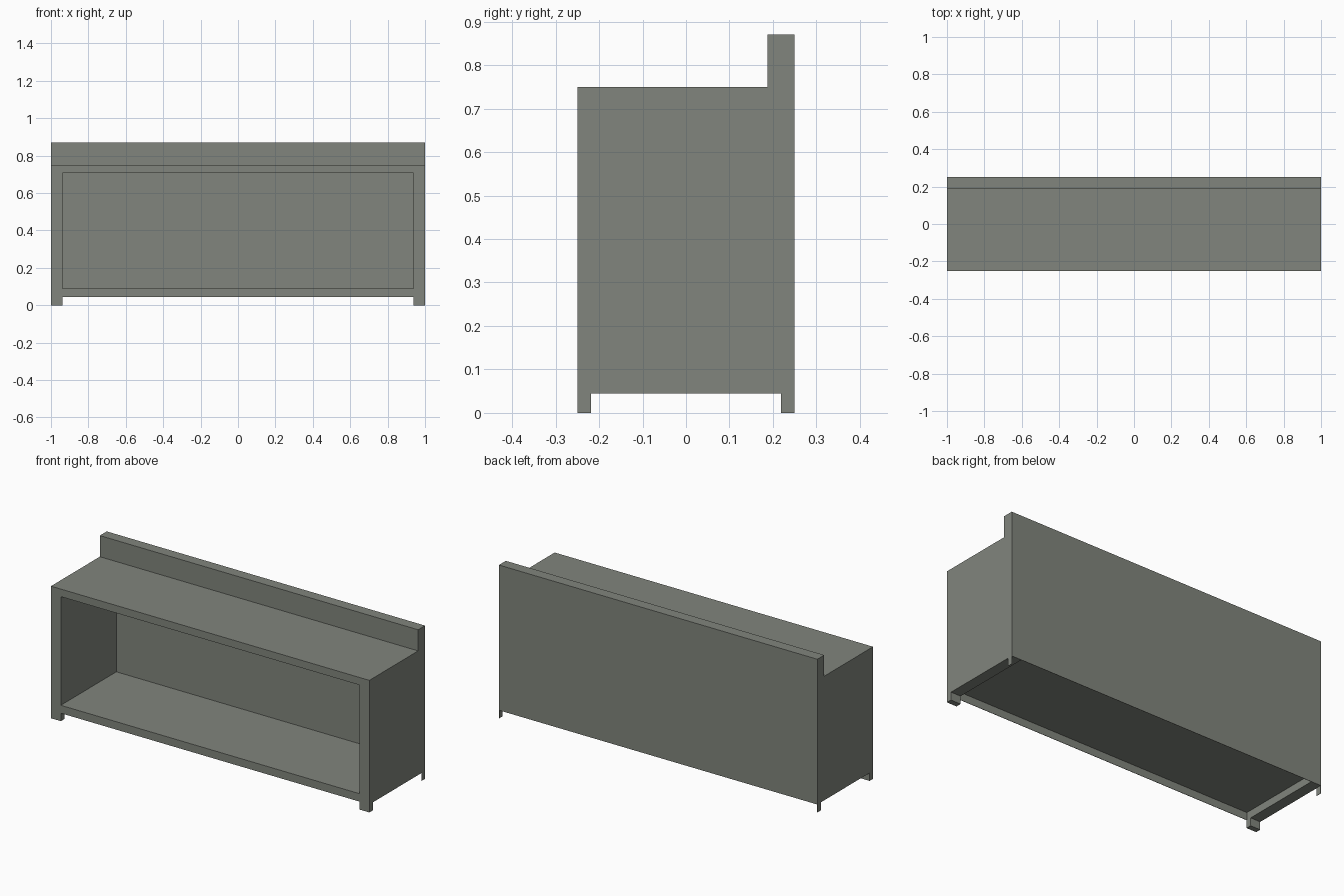
import bpy, bmesh

if "Cube" in bpy.data.objects:
    bpy.data.objects.remove(bpy.data.objects["Cube"])

mat = bpy.data.materials.new("grey green paint")
mat.diffuse_color = (0.22, 0.235, 0.205, 1)
mat.use_nodes = True
mat.node_tree.nodes["Principled BSDF"].inputs["Base Color"].default_value = mat.diffuse_color

LEG = 0.045      # leg height
INNER = 0.938    # half width between the side walls
LEG_Y = 0.219    # inner edge of the legs
SKIN = 0.248     # thin front lip and back panel


def prism(name, profile, half_width):
    """Extrude a (y, z) profile along x."""
    bm = bmesh.new()
    face = bm.faces.new([bm.verts.new((-half_width, y, z)) for y, z in profile])
    ext = bmesh.ops.extrude_face_region(bm, geom=[face])
    moved = [v for v in ext["geom"] if isinstance(v, bmesh.types.BMVert)]
    bmesh.ops.translate(bm, verts=moved, vec=(2 * half_width, 0, 0))
    bmesh.ops.recalc_face_normals(bm, faces=bm.faces)
    mesh = bpy.data.meshes.new(name)
    bm.to_mesh(mesh)
    bm.free()
    mesh.materials.append(mat)
    obj = bpy.data.objects.new(name, mesh)
    bpy.context.collection.objects.link(obj)
    return obj


def cut(target, half_width, y0, y1, z0, z1):
    """Subtract a box centred on x = 0."""
    cutter = prism("cutter", [(y0, z0), (y1, z0), (y1, z1), (y0, z1)], half_width)
    cutter.hide_render = True
    mod = target.modifiers.new("cut", 'BOOLEAN')
    mod.operation = 'DIFFERENCE'
    mod.solver = 'EXACT'
    mod.object = cutter
    bpy.context.view_layer.objects.active = target
    bpy.ops.object.modifier_apply(modifier=mod.name)
    bpy.data.objects.remove(cutter)


# Cabinet silhouette with raised back rail and notched legs
cabinet = prism("cabinet", [
    (-0.25, 0), (-LEG_Y, 0), (-LEG_Y, LEG), (LEG_Y, LEG), (LEG_Y, 0), (0.25, 0),
    (0.25, 0.87), (0.188, 0.87), (0.188, 0.75), (-0.25, 0.75)], 1.0)

# Gap between left and right legs
cut(cabinet, INNER, -0.4, 0.4, -0.2, LEG)
# Back legs are thin plates under the side walls
cut(cabinet, 0.998, 0.1, 0.4, -0.2, LEG)
# Open front compartment
cut(cabinet, INNER, -0.4, SKIN, 0.09, 0.707)
# Recess below the thin floor
cut(cabinet, INNER, -SKIN, SKIN, -0.2, 0.088)
